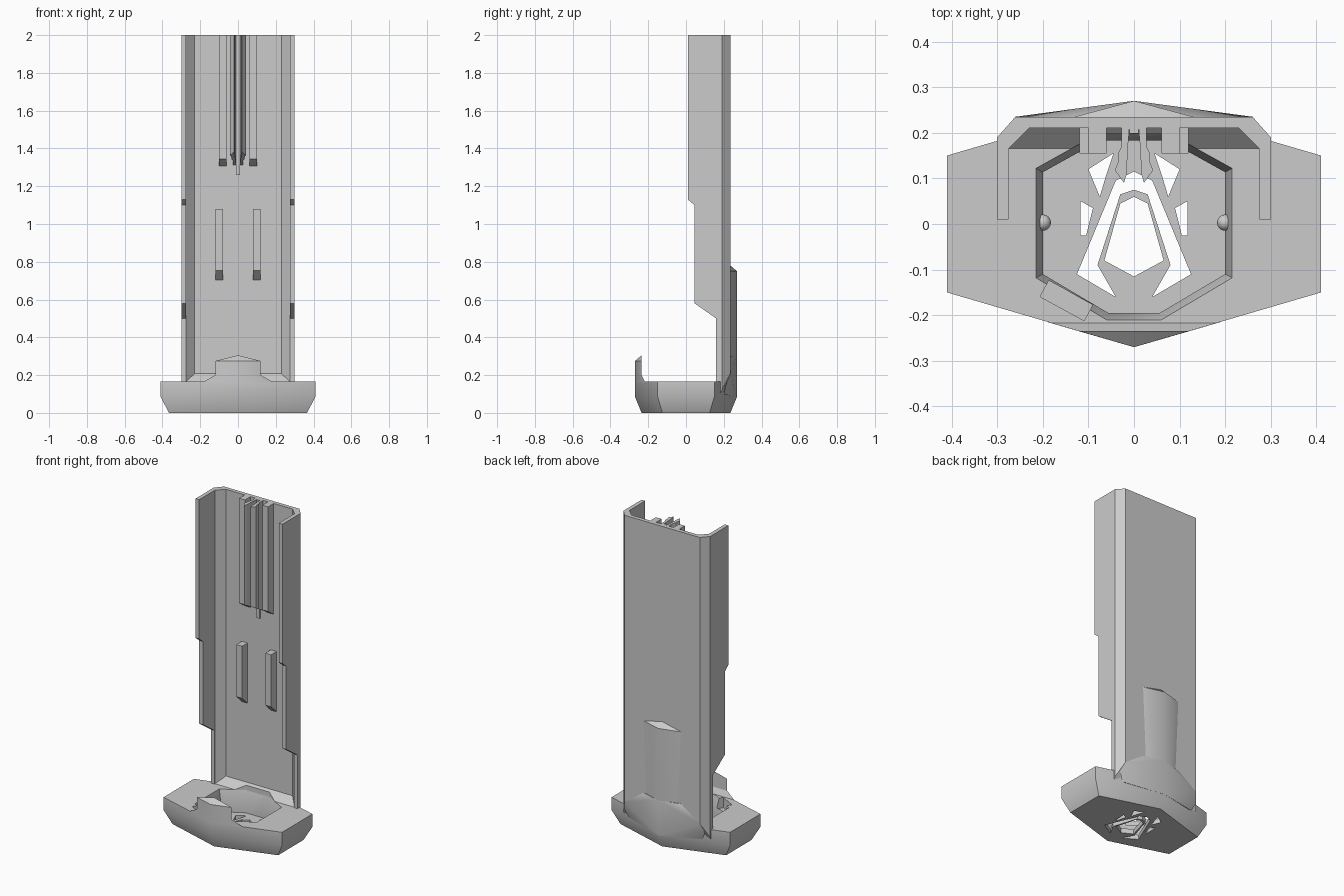
import bpy, bmesh
from mathutils import Matrix, Vector

cube = bpy.data.objects.get("Cube")
if cube:
    bpy.data.objects.remove(cube, do_unlink=True)

grey = bpy.data.materials.new("plain_grey")
grey.use_nodes = True
grey.diffuse_color = (0.6, 0.6, 0.6, 1)
grey.node_tree.nodes["Principled BSDF"].inputs["Base Color"].default_value = (0.6, 0.6, 0.6, 1)


def finish(name, bm):
    bmesh.ops.recalc_face_normals(bm, faces=bm.faces)
    mesh = bpy.data.meshes.new(name)
    bm.to_mesh(mesh)
    bm.free()
    mesh.materials.append(grey)
    ob = bpy.data.objects.new(name, mesh)
    bpy.context.collection.objects.link(ob)
    return ob


def loft(name, *rings):
    """Closed solid through rings of equal point count."""
    bm = bmesh.new()
    loops = [[bm.verts.new(p) for p in ring] for ring in rings]
    bm.faces.new(loops[0][::-1])
    bm.faces.new(loops[-1])
    n = len(loops[0])
    for a, b in zip(loops, loops[1:]):
        for i in range(n):
            j = (i + 1) % n
            bm.faces.new((a[i], a[j], b[j], b[i]))
    return finish(name, bm)


def at(pts, z):
    return [(x, y, z) for x, y in pts]


def prism_z(name, pts, lo, hi):
    return loft(name, at(pts, lo), at(pts, hi))


def prism_x(name, pts, lo, hi):
    return loft(name, *[[(x, y, z) for y, z in pts] for x in (lo, hi)])


def hull(name, pts):
    """Convex solid from right-half points, mirrored in x."""
    bm = bmesh.new()
    for p in sorted({(s * x, y, z) for x, y, z in pts for s in (1, -1)}):
        bm.verts.new(p)
    res = bmesh.ops.convex_hull(bm, input=bm.verts)
    loose = [v for v in bm.verts if not v.link_faces]
    bmesh.ops.delete(bm, geom=loose, context='VERTS')
    bmesh.ops.dissolve_limit(bm, angle_limit=0.01, verts=bm.verts, edges=bm.edges)
    return finish(name, bm)


def mirrored(half):
    """Complete a half outline across x = 0."""
    return half + [(-x, y) for x, y in reversed(half) if x != 0]


def activate(ob):
    bpy.ops.object.select_all(action='DESELECT')
    ob.select_set(True)
    bpy.context.view_layer.objects.active = ob


def cut(ob, cutter):
    mod = ob.modifiers.new("cut", 'BOOLEAN')
    mod.operation, mod.solver, mod.object = 'DIFFERENCE', 'EXACT', cutter
    activate(ob)
    bpy.ops.object.modifier_apply(modifier=mod.name)


def drop(cutter):
    bpy.data.objects.remove(cutter, do_unlink=True)


def cut_once(ob, cutter):
    cut(ob, cutter)
    drop(cutter)


# Base block with a narrowed underside
def hexagon(w, d, apex):
    return mirrored([(0, -apex), (w, -d), (w, d), (0, apex)])


rim = hexagon(0.41, 0.15, 0.27)
base = loft("base", at(hexagon(0.365, 0.125, 0.235), 0), at(rim, 0.085), at(rim, 0.165))

# Back spine: peaked rib and its flare into the base
spine = hull("back_spine", [(0.13, 0.225, 0.1), (0.13, 0.235, 0.75), (0, 0.235, 0.78),
                            (0, 0.27, 0.1), (0, 0.27, 0.75)])
flare = hull("back_flare", [(0, 0.27, 0.08), (0, 0.27, 0.3), (0.13, 0.235, 0.3),
                            (0.26, 0.235, 0.21), (0.28, 0.212, 0.15), (0.255, 0.2, 0.1)])

# Sloped ledge inside the foot of the channel
ledge = hull("inner_ledge", [(0.277, 0.165, 0.16), (0.277, 0.165, 0.165), (0.23, 0.212, 0.16),
                             (0.23, 0.212, 0.21)])

# Octagonal well sunk into the base
well = mirrored([(0.06, -0.21), (0.215, -0.118), (0.215, 0.122), (0.08, 0.197)])
low = [(x * 0.93, y * 0.93) for x, y in well]
cutter = loft("well_cutter", at(low, 0.03), at(low, 0.1), at(well, 0.165), at(well, 0.25))
for part in (base, flare, ledge):
    cut(part, cutter)
drop(cutter)

# Slanted notch in the well rim
bm = bmesh.new()
bmesh.ops.create_cube(bm, size=1, matrix=Matrix.Translation((-0.148, -0.168, 0.15))
                      @ Matrix.Rotation(-0.5, 4, 'Z') @ Matrix.Diagonal((0.11, 0.04, 0.1, 1)))
cut_once(base, finish("notch_cutter", bm))

# Pierced vents in the floor
band = mirrored([(0, 0.115), (0.04, 0.095), (0.125, -0.11), (0.04, -0.16),
                 (0.08, -0.09), (0.03, 0.065), (0, 0.075)])
# the band is an arch: right outline out and back, then the left one
arch = [(0, 0.115), (0.04, 0.095), (0.125, -0.11), (0.04, -0.16), (0.08, -0.09), (0.03, 0.065)]
arch = arch + [(0, 0.075)] + [(-x, y) for x, y in arch[:0:-1]]
kite = mirrored([(0, 0.06), (0.03, 0.045), (0.065, -0.08), (0, -0.115)])
vents = [arch, kite]
for s in (1, -1):
    vents.append([(s * x, y) for x, y in [(0.045, 0.155), (0.1, 0.12), (0.075, 0.06), (0.06, 0.11)]])
    vents.append([(s * x, y) for x, y in [(0.09, 0.035), (0.117, 0.05), (0.117, -0.025), (0.105, -0.025)]])
for outline in vents:
    cut_once(base, prism_z("vent_cutter", outline, -0.05, 0.08))

# Front lip and its foot
lip = hull("front_lip", [(0.12, -0.235, 0.16), (0.12, -0.235, 0.275), (0, -0.235, 0.305),
                         (0, -0.27, 0.16), (0, -0.27, 0.275)])
foot = hull("front_lip_foot", [(0.12, -0.235, 0.2), (0, -0.27, 0.2),
                               (0.19, -0.215, 0.16), (0, -0.27, 0.16)])

# Tall open channel
channel = prism_z("channel", mirrored(
    [(0.23, 0.21), (0.275, 0.165), (0.275, 0.01), (0.3, 0.01), (0.3, 0.19), (0.26, 0.235)]), 0.1, 2)
cut_once(channel, prism_x("step_cutter", [(-0.1, 0.05), (0.16, 0.05), (0.16, 0.5), (0.045, 0.58),
                                          (0.045, 1.1), (0, 1.138), (-0.1, 1.138)], -0.5, 0.5))
cut_once(channel, prism_x("heel_cutter", [(0.17, 0.08), (0.245, 0.23), (0.245, 0)], -0.5, 0.5))

# Paired fittings: guide rails, clip fingers and snap bumps
finger = [(0.01, 0.213), (0.027, 0.213), (0.027, 0.17), (0.035, 0.155), (0.035, 0.135),
          (0.042, 0.118), (0.022, 0.09), (0.016, 0.11), (0.014, 0.16)]
for side, s in (("left", 1), ("right", -1)):
    prism_x(side + "_lower_rail", [(0.213, 0.7), (0.155, 0.755), (0.155, 1.08), (0.213, 1.08)],
            s * 0.08, s * 0.12)
    prism_x(side + "_upper_rail", [(0.213, 1.305), (0.155, 1.345), (0.155, 2), (0.213, 2)],
            s * 0.06, s * 0.1)
    clip = prism_z(side + "_clip_finger", [(s * x, y) for x, y in finger], 1.28, 2)
    cut_once(clip, prism_x("slope_cutter", [(0.23, 1.3), (0.08, 1.386), (0.08, 1.2), (0.23, 1.2)],
                           -0.2, 0.2))
    bm = bmesh.new()
    bmesh.ops.create_uvsphere(bm, u_segments=16, v_segments=10, radius=0.018,
                              matrix=Matrix.Translation((s * 0.2, 0.003, 0.11)))
    bump = finish(side + "_snap_bump", bm)
    activate(bump)
    bpy.ops.object.shade_smooth()
prism_z("centre_tab", mirrored([(0.01, 0.198), (0.01, 0.213)]), 1.26, 2)

# Soft shading over the shallow peaks
for part in (base, spine, flare, lip, foot):
    activate(part)
    bpy.ops.object.shade_smooth_by_angle(angle=0.6)
